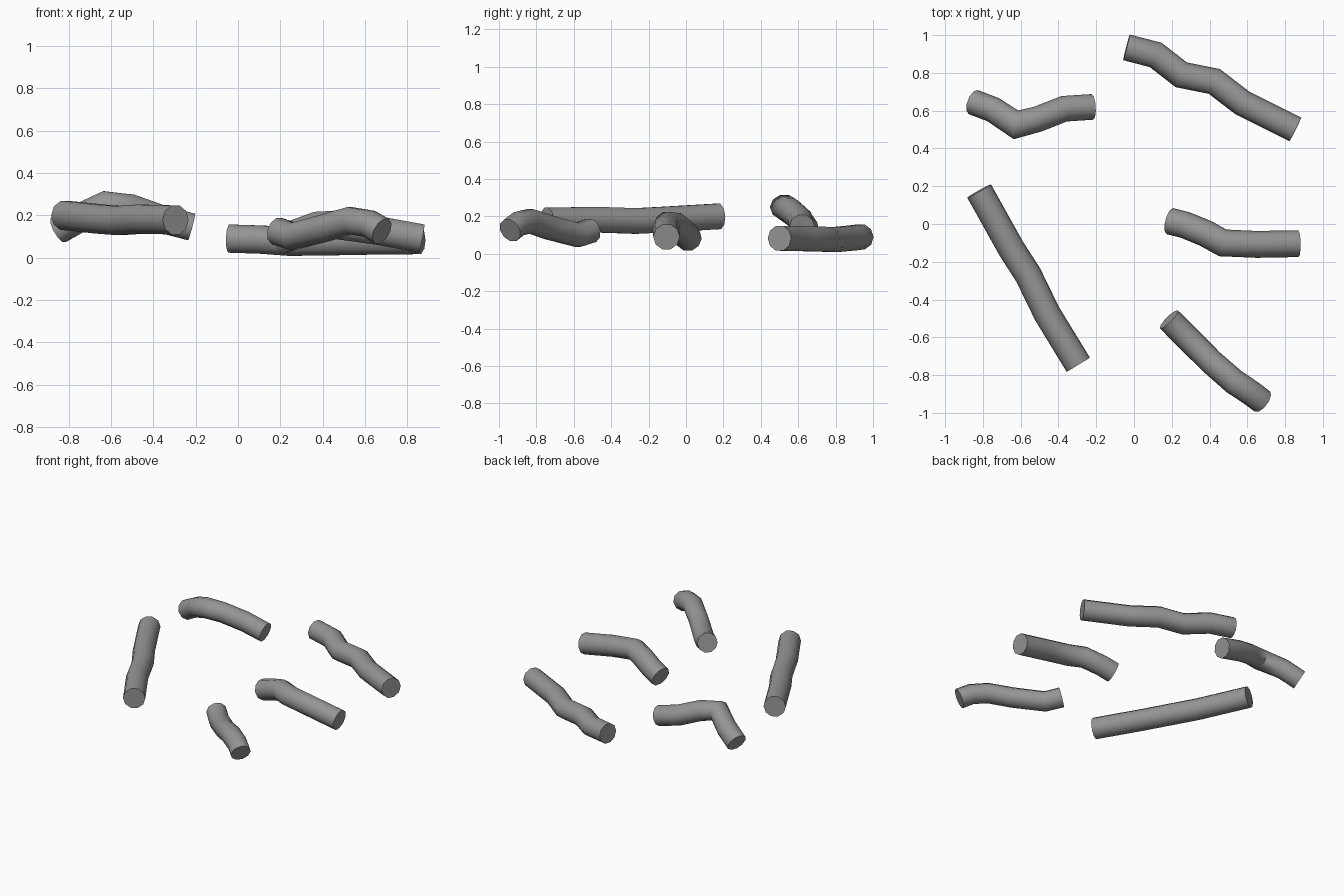
import bpy
import bmesh
import math
from mathutils import Vector

cube = bpy.data.objects.get("Cube")
if cube:
    bpy.data.objects.remove(cube, do_unlink=True)

# One plain grey for every log
grey = bpy.data.materials.new("wood_grey")
grey.use_nodes = True
colour = (0.3, 0.3, 0.3, 1.0)
grey.diffuse_color = colour
grey.node_tree.nodes["Principled BSDF"].inputs["Base Color"].default_value = colour

SIDES = 10


def make_log(name, points, radius):
    """Sweep a round section along a bent path and close both ends."""
    pts = [Vector(p) for p in points]
    bm = bmesh.new()
    rings = []
    last = len(pts) - 1
    for i, p in enumerate(pts):
        ahead = (pts[min(i + 1, last)] - pts[min(i, last - 1)]).normalized()
        behind = (pts[max(i, 1)] - pts[max(i - 1, 0)]).normalized()
        tangent = (ahead + behind).normalized()
        side = tangent.cross(Vector((0, 0, 1))).normalized()
        up = side.cross(tangent)
        # Widen the mitre across the bend so the log keeps its thickness
        stretch = 1 / max(tangent.dot(ahead), 0.8)
        ring = []
        for k in range(SIDES):
            a = math.tau * k / SIDES
            offset = side * math.cos(a) * stretch + up * math.sin(a)
            ring.append(bm.verts.new(p + offset * radius))
        rings.append(ring)
    for r0, r1 in zip(rings, rings[1:]):
        for k in range(SIDES):
            n = (k + 1) % SIDES
            bm.faces.new((r0[k], r0[n], r1[n], r1[k]))
    bm.faces.new(rings[0])
    bm.faces.new(rings[-1])
    bmesh.ops.recalc_face_normals(bm, faces=bm.faces)

    mesh = bpy.data.meshes.new(name)
    bm.to_mesh(mesh)
    bm.free()
    mesh.materials.append(grey)
    obj = bpy.data.objects.new(name, mesh)
    bpy.context.collection.objects.link(obj)
    bpy.ops.object.select_all(action="DESELECT")
    obj.select_set(True)
    bpy.context.view_layer.objects.active = obj
    bpy.ops.object.shade_smooth_by_angle(angle=math.radians(50))
    return obj


# Long zigzag log at the back
make_log("back_log", [
    (-0.04, 0.935, 0.09), (0.115, 0.895, 0.085), (0.25, 0.79, 0.075),
    (0.425, 0.755, 0.077), (0.575, 0.64, 0.08), (0.855, 0.5, 0.083)], 0.07)

# Arched log with a sharp elbow
make_log("elbow_log", [
    (-0.85, 0.645, 0.13), (-0.745, 0.605, 0.19), (-0.625, 0.525, 0.25),
    (-0.51, 0.555, 0.235), (-0.37, 0.61, 0.185), (-0.22, 0.62, 0.145)], 0.068)

# Longest, nearly straight log
make_log("long_log", [
    (-0.82, 0.175, 0.2), (-0.65, -0.13, 0.182), (-0.56, -0.27, 0.175),
    (-0.46, -0.475, 0.182), (-0.295, -0.745, 0.178)], 0.072)

# Bent log on the left side
make_log("bent_log", [
    (0.19, 0.015, 0.08), (0.27, -0.005, 0.11), (0.38, -0.05, 0.15),
    (0.47, -0.1, 0.155), (0.65, -0.108, 0.13), (0.87, -0.104, 0.09)], 0.071)

# Wavy log at the front
make_log("front_log", [
    (0.185, -0.505, 0.125), (0.26, -0.58, 0.1), (0.41, -0.73, 0.14),
    (0.53, -0.835, 0.175), (0.62, -0.895, 0.16), (0.68, -0.94, 0.125)], 0.067)
